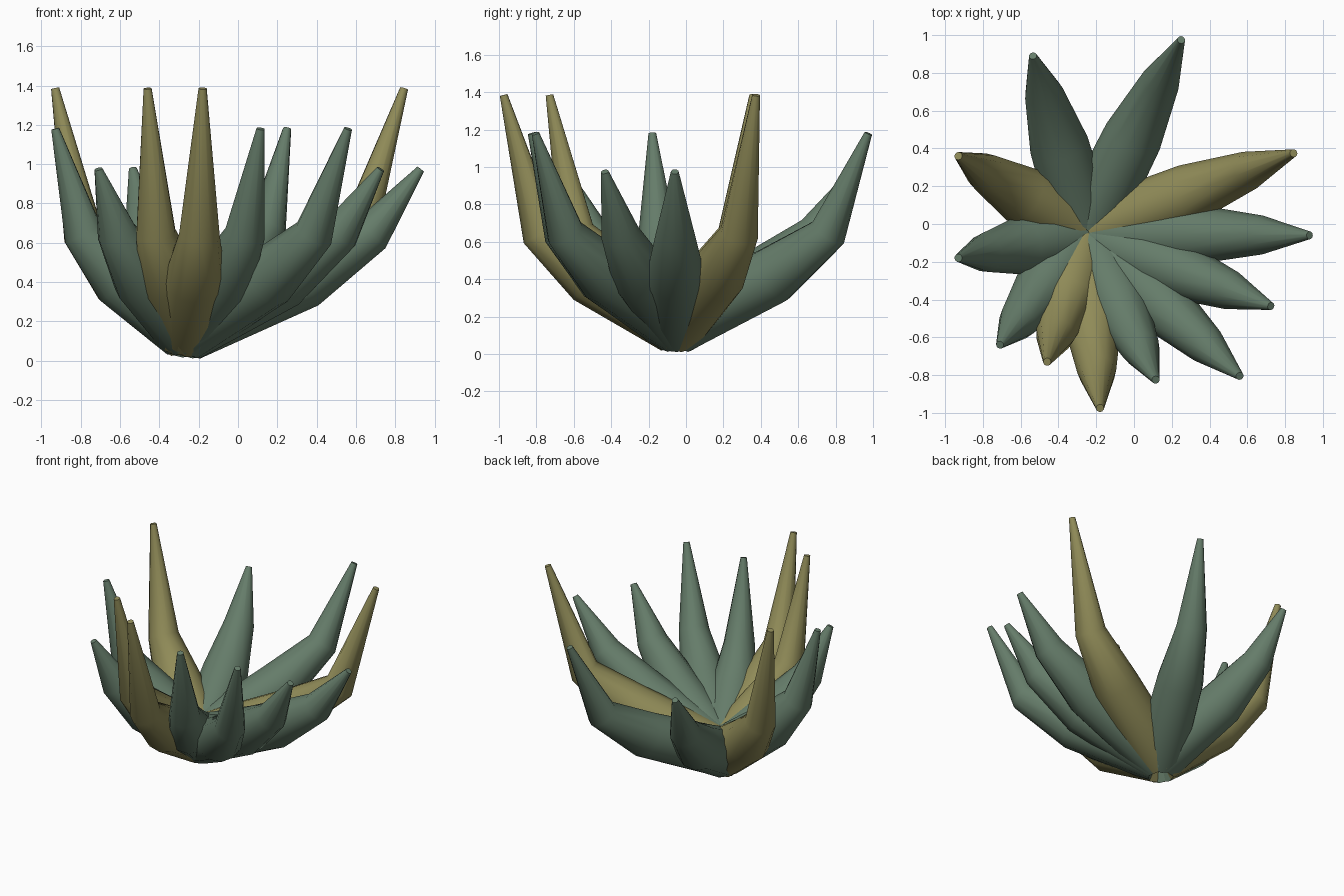
import bpy, bmesh, math
from mathutils import Vector

cube = bpy.data.objects.get("Cube")
if cube:
    bpy.data.objects.remove(cube)


def make_material(name, rgb):
    m = bpy.data.materials.new(name)
    m.use_nodes = True
    m.diffuse_color = (*rgb, 1)
    m.node_tree.nodes["Principled BSDF"].inputs["Base Color"].default_value = (*rgb, 1)
    return m


GREEN = make_material("sage_green", (0.13, 0.202, 0.143))
OLIVE = make_material("olive", (0.28, 0.26, 0.098))
CENTRE = Vector((-0.26, -0.05, 0))
SIDES = 12


def ring(bm, centre, tangent, side, radius):
    """A round cross-section square to the leaf's path."""
    up = side.cross(tangent).normalized()
    verts = []
    for i in range(SIDES):
        a = math.tau * i / SIDES
        verts.append(bm.verts.new(centre + radius * (math.cos(a) * side + math.sin(a) * up)))
    return verts


def leaf(name, tip, mat):
    """A fat tapering tube: out from the shared centre, then bent upward to the tip."""
    tip = Vector(tip)
    flat = Vector((tip.x, tip.y, 0)) - CENTRE
    side = flat.normalized().cross(Vector((0, 0, 1)))
    # Path stations: share of the reach, height, radius
    stations = [(0, 0.165, 0.168), (0.5, 0.42, 0.157), (0.79, 0.648, 0.103), (1, tip.z, 0.021)]
    path = [CENTRE + flat * s + Vector((0, 0, z)) for s, z, r in stations]
    steps = [(b - a).normalized() for a, b in zip(path, path[1:])]
    tangents = [steps[0]] + [(a + b).normalized() for a, b in zip(steps, steps[1:])] + [steps[-1]]

    bm = bmesh.new()
    rings = [ring(bm, p, t, side, st[2]) for p, t, st in zip(path, tangents, stations)]
    for a, b in zip(rings, rings[1:]):
        for i in range(SIDES):
            j = (i + 1) % SIDES
            bm.faces.new((a[i], a[j], b[j], b[i])).smooth = True
    # Flat end caps
    bm.faces.new(rings[0][::-1])
    bm.faces.new(rings[-1])
    bmesh.ops.recalc_face_normals(bm, faces=bm.faces)
    mesh = bpy.data.meshes.new(name)
    bm.to_mesh(mesh)
    bm.free()
    mesh.materials.append(mat)
    bpy.context.collection.objects.link(bpy.data.objects.new(name, mesh))


# Leaf tips by height: tall olive, middle green, short green
TALL, MIDDLE, SHORT = 1.385, 1.18, 0.975
groups = [
    ("tall_leaf", OLIVE, TALL, [(0.845, 0.375), (-0.93, 0.36), (-0.46, -0.73), (-0.18, -0.975)]),
    ("middle_leaf", GREEN, MIDDLE, [(0.25, 0.975), (-0.93, -0.18), (0.115, -0.825), (0.56, -0.805)]),
    ("short_leaf", GREEN, SHORT, [(-0.535, 0.89), (-0.71, -0.64), (0.725, -0.435), (0.93, -0.06)]),
]
for name, mat, height, tips in groups:
    for n, (x, y) in enumerate(tips, 1):
        leaf(f"{name}_{n}", (x, y, height), mat)
